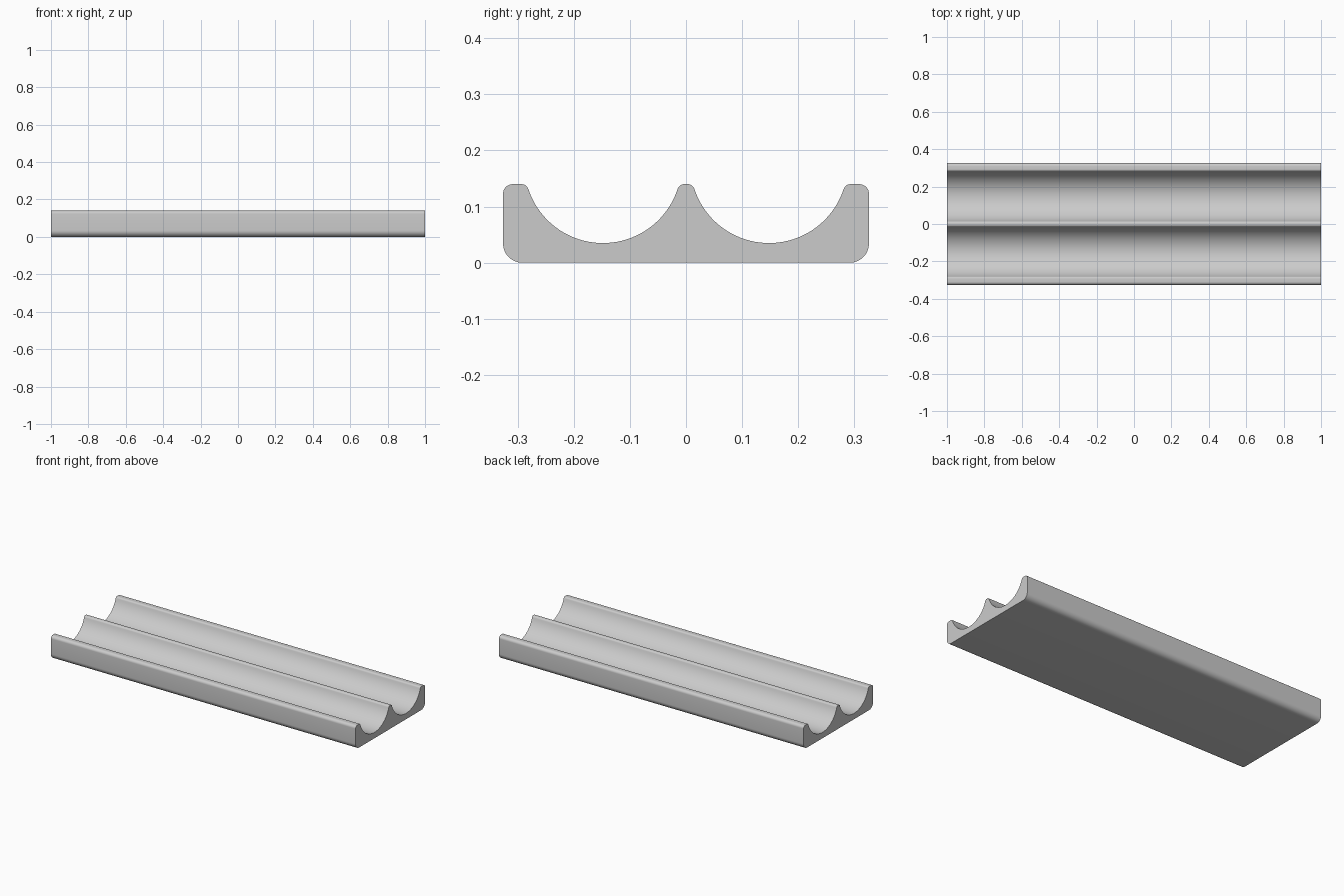
import bpy, bmesh, math

if "Cube" in bpy.data.objects:
    bpy.data.objects.remove(bpy.data.objects["Cube"])

HALF_W, TOP = 0.326, 0.14          # half depth and height of the tray
GY, GR, GZ = 0.148, 0.14, 0.175    # groove centre y, radius, centre z
LIP = 0.0125                       # rounding between groove and rim


def arc(cy, cz, r, a0, a1, n):
    """Points on an arc in the y-z plane, angles in degrees."""
    return [(cy + r * math.cos(math.radians(a0 + (a1 - a0) * i / n)),
             cz + r * math.sin(math.radians(a0 + (a1 - a0) * i / n)))
            for i in range(n + 1)]


# Rounded lips are tangent to both the flat rim and the groove circle
lip_z = TOP - LIP
lip_dy = math.sqrt((GR + LIP) ** 2 - (GZ - lip_z) ** 2)
ang = math.degrees(math.atan2(GZ - lip_z, lip_dy))

# Right half of the section, from the centre ridge outwards
half = arc(GY - lip_dy, lip_z, LIP, 90, ang, 8)
half += arc(GY, GZ, GR, 180 + ang, 360 - ang, 40)[1:]
half += arc(GY + lip_dy, lip_z, LIP, 180 - ang, 90, 8)[1:]
half += arc(HALF_W - 0.017, TOP - 0.017, 0.017, 90, 0, 8)
half += arc(HALF_W - 0.034, 0.034, 0.034, 0, -90, 12)
profile = half + [(-y, z) for y, z in reversed(half)]

# Extrude the section along x
bm = bmesh.new()
section = bm.faces.new([bm.verts.new((-1, y, z)) for y, z in profile])
ext = bmesh.ops.extrude_face_region(bm, geom=[section], use_keep_orig=True)
verts = [g for g in ext["geom"] if isinstance(g, bmesh.types.BMVert)]
bmesh.ops.translate(bm, verts=verts, vec=(2, 0, 0))
bmesh.ops.recalc_face_normals(bm, faces=bm.faces)
mesh = bpy.data.meshes.new("double_groove_tray")
bm.to_mesh(mesh)
bm.free()
tray = bpy.data.objects.new("double_groove_tray", mesh)
bpy.context.collection.objects.link(tray)

# Plain grey finish
grey = bpy.data.materials.new("light_grey")
grey.diffuse_color = (0.6, 0.6, 0.6, 1)
grey.use_nodes = True
grey.node_tree.nodes["Principled BSDF"].inputs["Base Color"].default_value = grey.diffuse_color
mesh.materials.append(grey)

# Smooth curves with crisp end faces
bpy.context.view_layer.objects.active = tray
tray.select_set(True)
bpy.ops.object.shade_smooth_by_angle(angle=math.radians(30))
